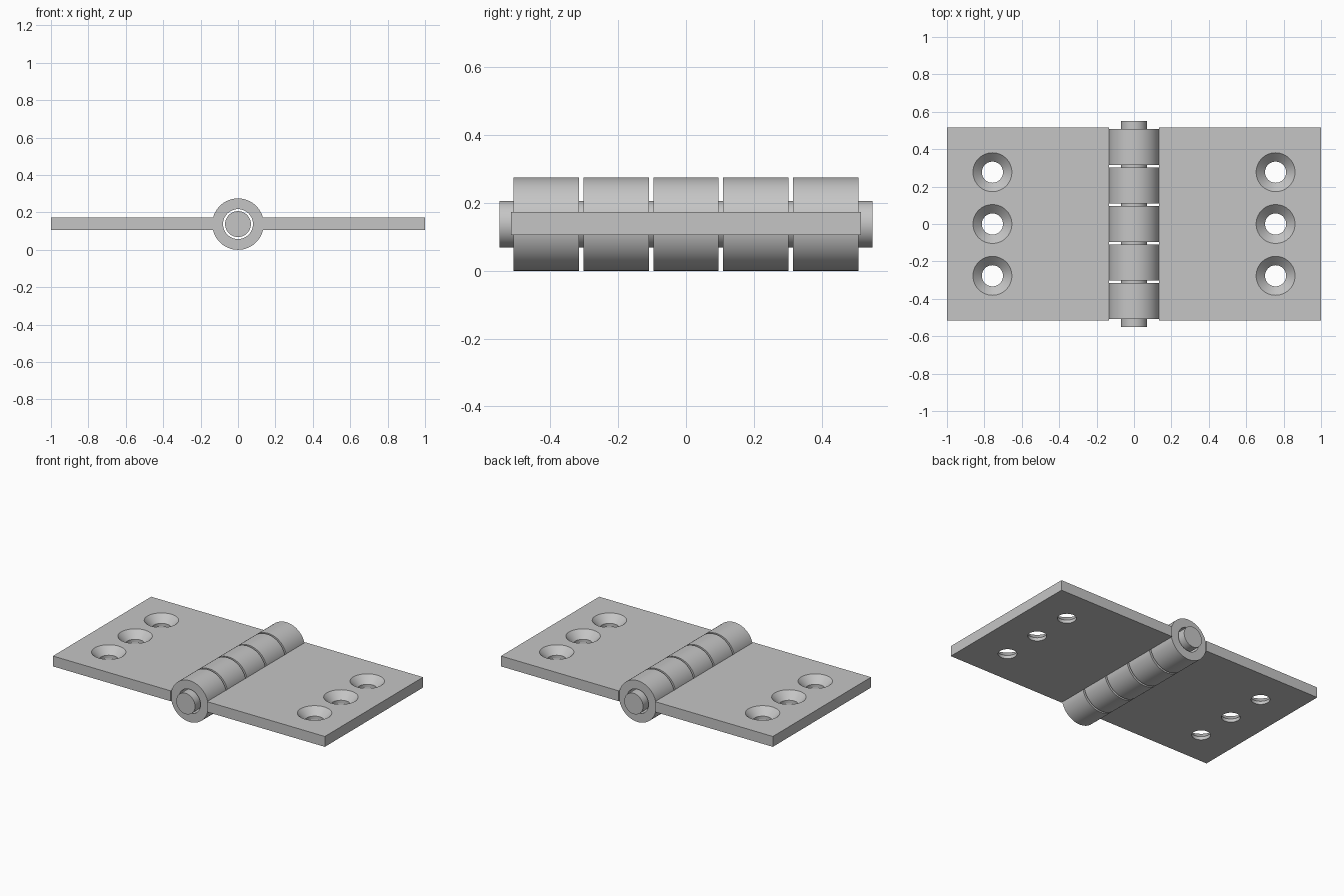
import bpy, bmesh, math
from mathutils import Matrix, Vector

if "Cube" in bpy.data.objects:
    bpy.data.objects.remove(bpy.data.objects["Cube"], do_unlink=True)

AXIS_Z = 0.1375                 # height of the hinge axis
KNUCKLE_R, BORE_R, PIN_R = 0.1375, 0.08, 0.069
PITCH, KNUCKLE_LEN = 0.206, 0.193
LEAF_BOTTOM, LEAF_TOP = 0.105, 0.174
HOLE_R, SINK_R = 0.0565, 0.104

steel = bpy.data.materials.new("grey steel")
steel.use_nodes = True
grey = (0.56, 0.56, 0.56, 1)
steel.diffuse_color = grey
steel.node_tree.nodes["Principled BSDF"].inputs["Base Color"].default_value = grey


def make_object(name, bm):
    bmesh.ops.remove_doubles(bm, verts=bm.verts, dist=1e-5)
    bmesh.ops.recalc_face_normals(bm, faces=bm.faces)
    mesh = bpy.data.meshes.new(name)
    bm.to_mesh(mesh)
    bm.free()
    mesh.materials.append(steel)
    obj = bpy.data.objects.new(name, mesh)
    bpy.context.collection.objects.link(obj)
    return obj


def lathe(bm, profile, matrix):
    """Spin a closed (radius, height) profile about local z, then place it."""
    verts = [bm.verts.new((r, 0, h)) for r, h in profile]
    edges = [bm.edges.new((v, verts[i - 1])) for i, v in enumerate(verts)
             if verts[i - 1].co.x + v.co.x > 0]
    before = set(bm.verts) - set(verts)
    bmesh.ops.spin(bm, geom=verts + edges, axis=(0, 0, 1), cent=(0, 0, 0),
                   angle=math.tau, steps=64, use_merge=True)
    new = [v for v in bm.verts if v not in before]
    bmesh.ops.transform(bm, matrix=matrix, verts=new)


def smooth(obj):
    bpy.ops.object.select_all(action="DESELECT")
    obj.select_set(True)
    bpy.context.view_layer.objects.active = obj
    bpy.ops.object.shade_smooth_by_angle(angle=math.radians(30))


def along_y(y):
    return Matrix.Translation((0, y, AXIS_Z)) @ Matrix.Rotation(math.pi / 2, 4, "X")


# Hinge pin, longer than the barrel at both ends
bm = bmesh.new()
lathe(bm, [(0, -0.55), (PIN_R, -0.55), (PIN_R, 0.55), (0, 0.55)], along_y(0))
smooth(make_object("hinge_pin", bm))

# Five hollow knuckles
half = KNUCKLE_LEN / 2
for i in range(5):
    bm = bmesh.new()
    lathe(bm, [(BORE_R, -half), (KNUCKLE_R, -half), (KNUCKLE_R, half), (BORE_R, half)],
          along_y((i - 2) * PITCH))
    smooth(make_object(f"knuckle_{i + 1}", bm))

# Two leaves, each with three countersunk screw holes
for side, sign in (("left", 1), ("right", -1)):
    bm = bmesh.new()
    bmesh.ops.create_cube(bm, size=1)
    inner, outer = 0.134, 1.0
    bmesh.ops.scale(bm, verts=bm.verts, vec=(outer - inner, 1.032, LEAF_TOP - LEAF_BOTTOM))
    bmesh.ops.translate(bm, verts=bm.verts, vec=Vector(
        (sign * (inner + outer) / 2, 0, (LEAF_TOP + LEAF_BOTTOM) / 2)))
    leaf = make_object(f"{side}_leaf", bm)

    bm = bmesh.new()
    sink = SINK_R - HOLE_R
    for y in (-0.277, 0, 0.277):
        lathe(bm, [(0, -0.2), (HOLE_R, -0.2), (HOLE_R, -sink), (SINK_R + 0.02, 0.02), (0, 0.02)],
              Matrix.Translation((sign * 0.757, y, LEAF_TOP)))
    cutter = make_object("screw_hole_cutter", bm)
    cutter.hide_render = True

    cut = leaf.modifiers.new("screw holes", "BOOLEAN")
    cut.operation = "DIFFERENCE"
    cut.solver = "EXACT"
    cut.object = cutter
    bpy.ops.object.select_all(action="DESELECT")
    leaf.select_set(True)
    bpy.context.view_layer.objects.active = leaf
    bpy.ops.object.modifier_apply(modifier=cut.name)
    bpy.data.objects.remove(cutter, do_unlink=True)
    smooth(leaf)
